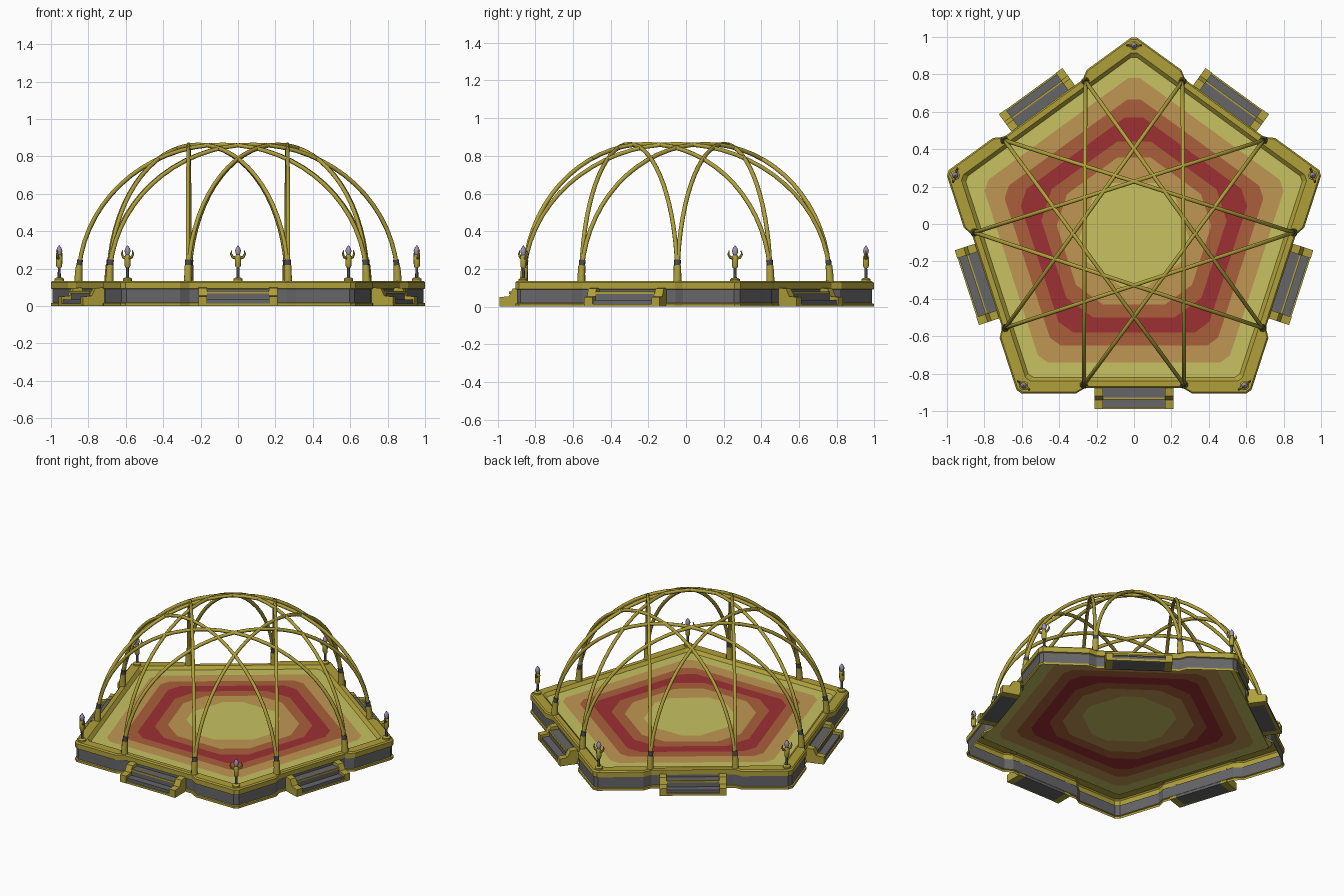
import bpy
import math
from math import sin, cos, tan, pi, radians
from mathutils import Vector, Matrix

cube = bpy.data.objects.get("Cube")
if cube:
    bpy.data.objects.remove(cube, do_unlink=True)

CENTRE = Vector((0, -0.05, 0))      # centre of the five-fold symmetry
TURN = radians(72)
TOP = 0.135                         # height of the rim
FLOOR = 0.115


def material(name, rgb):
    lin = [((c / 255 + 0.055) / 1.055) ** 2.4 for c in rgb] + [1]
    m = bpy.data.materials.new(name)
    m.use_nodes = True
    m.diffuse_color = lin
    m.node_tree.nodes["Principled BSDF"].inputs["Base Color"].default_value = lin
    return m


GOLD = material("gold", (176, 160, 58))
STONE = material("grey_stone", (102, 102, 105))
CREAM = material("pale_yellow", (199, 193, 97))
TAN = material("tan", (192, 150, 82))
SIENNA = material("sienna", (170, 95, 58))
RED = material("deep_red", (157, 48, 52))
IRON = material("dark_iron", (74, 74, 78))
CRYSTAL = material("lilac_crystal", (160, 146, 178))


class Part:
    """Collects faces in a local frame, then repeats them around the centre."""

    def __init__(self, name):
        self.name, self.verts, self.faces, self.mats = name, [], [], []

    def add(self, verts, faces, mat):
        base = len(self.verts)
        self.verts += [Vector(v) for v in verts]
        self.faces += [[base + i for i in f] for f in faces]
        self.mats += [mat] * len(faces)

    def strip(self, low, high, mat):
        n = len(low)
        faces = [(i, (i + 1) % n, n + (i + 1) % n, n + i) for i in range(n)]
        self.add(low + high, faces, mat)

    def prism(self, profile, x0, x1, mat):
        """Extrude a (y, z) profile along x."""
        n = len(profile)
        verts = [(x, y, z) for x in (x0, x1) for y, z in profile]
        faces = [(i, n + i, n + (i + 1) % n, (i + 1) % n) for i in range(n)]
        faces += [list(range(n)), list(range(2 * n - 1, n - 1, -1))]
        self.add(verts, faces, mat)

    def box(self, x, y, z, mat):
        self.prism([(y[0], z[0]), (y[1], z[0]), (y[1], z[1]), (y[0], z[1])], x[0], x[1], mat)

    def tube(self, path, radii, side, mat, n=8):
        """Sweep a round section along a planar path; side is the plane normal."""
        path = [Vector(p) for p in path]
        last = len(path) - 1
        verts = []
        for i, p in enumerate(path):
            along = (path[min(i + 1, last)] - path[max(i - 1, 0)]).normalized()
            up = along.cross(side)
            r = radii[i] if isinstance(radii, (list, tuple)) else radii
            verts += [p + r * (cos(a) * side + sin(a) * up)
                      for a in (2 * pi * (j + 0.5) / n for j in range(n))]
        faces = [(i * n + j, i * n + (j + 1) % n, (i + 1) * n + (j + 1) % n, (i + 1) * n + j)
                 for i in range(last) for j in range(n)]
        faces += [list(range(n - 1, -1, -1)), list(range(last * n, last * n + n))]
        self.add(verts, faces, mat)

    def build(self, copies=1, smooth=False):
        used = list(dict.fromkeys(self.mats))
        verts, faces, index = [], [], []
        for k in range(copies):
            rot, base = Matrix.Rotation(k * TURN, 3, 'Z'), len(verts)
            verts += [rot @ v + CENTRE for v in self.verts]
            faces += [[base + i for i in f] for f in self.faces]
            index += [used.index(m) for m in self.mats]
        mesh = bpy.data.meshes.new(self.name)
        mesh.from_pydata(verts, [], faces)
        for m in used:
            mesh.materials.append(m)
        mesh.polygons.foreach_set("material_index", index)
        if smooth:
            mesh.shade_smooth()
            mesh.set_sharp_from_angle(angle=radians(50))
        mesh.update()
        obj = bpy.data.objects.new(self.name, mesh)
        bpy.context.collection.objects.link(obj)


def outline(apothem, z, recess=0.0, clip=0.02):
    """Pentagon with clipped corners and an optional recess in each side."""
    half = apothem * tan(TURN / 2) - clip
    side = [(-half, 0), (-0.31, 0), (-0.26, recess), (0.26, recess), (0.31, 0), (half, 0)]
    return [Matrix.Rotation(k * TURN, 3, 'Z') @ Vector((x, d - apothem, z))
            for k in range(5) for x, d in side]


def ring(apothem, clip):
    half = apothem * tan(TURN / 2) - clip
    return [Matrix.Rotation(k * TURN, 3, 'Z') @ Vector((x, -apothem, FLOOR))
            for k in range(5) for x in (-half, half)]


# Platform wall and rim, open underneath
wall = Part("platform_wall")
loops = [outline(0.856, 0, 0.03), outline(0.856, 0.015, 0.03), outline(0.848, 0.018, 0.03),
         outline(0.848, 0.09, 0.03), outline(0.856, 0.093, 0.03), outline(0.856, 0.127, 0.03),
         outline(0.848, TOP, 0.03), outline(0.79, TOP), outline(0.77, FLOOR)]
for i, (low, high) in enumerate(zip(loops, loops[1:])):
    wall.strip(low, high, STONE if i == 2 else GOLD)
wall.build()

# Floor of nested coloured bands
floor = Part("banded_floor")
bands = [(0.77, 0.02, CREAM), (0.69, 0.04, TAN), (0.60, 0.045, SIENNA), (0.53, 0.06, RED),
         (0.45, 0.11, SIENNA), (0.38, 0.11, TAN), (0.29, 0.15, CREAM)]
for (a, c, mat), (a2, c2, _) in zip(bands, bands[1:]):
    floor.strip(ring(a, c), ring(a2, c2), mat)
floor.add(ring(*bands[-1][:2]), [list(range(10))], CREAM)
floor.build()

# Stairs on every side
stairs = Part("stairs")
cheek = [(-0.94, 0), (-0.94, 0.05), (-0.89, 0.055), (-0.87, 0.095), (-0.82, 0.1), (-0.82, 0)]
for s in (-1, 1):
    stairs.prism(cheek, s * 0.165, s * 0.21, GOLD)
tread = [(-0.93, 0.0), (-0.93, 0.035), (-0.882, 0.035), (-0.882, 0.075), (-0.82, 0.075), (-0.82, 0)]
stairs.prism(tread, -0.165, 0.165, STONE)
stairs.box((-0.165, 0.165), (-0.938, -0.92), (0, 0.014), GOLD)
stairs.box((-0.165, 0.165), (-0.888, -0.878), (0.068, 0.079), GOLD)
stairs.build(5)

# Crossing arches, each with a socket and a collar at both ends
arches, sockets = Part("arches"), Part("arch_sockets")
for s in (-1, 1):
    start = Vector((s * 0.268, -0.81, TOP))
    end = Matrix.Rotation(s * 2 * TURN, 3, 'Z') @ start
    middle, reach = (start + end) / 2, (start - end) / 2
    side = reach.cross(Vector((0, 0, 1))).normalized()

    def curve(a0, a1, n):
        angles = [a0 + (a1 - a0) * i / n for i in range(n + 1)]
        return [middle + reach * cos(a) + Vector((0, 0, 0.728 * sin(a))) for a in angles]

    arches.tube(curve(0, pi, 32), 0.0115, side, GOLD)
    for flip in (False, True):
        def span(a, b):
            return curve(pi - a, pi - b, 2) if flip else curve(a, b, 2)
        sockets.tube(span(-0.005, 0.115), [0.022, 0.02, 0.018], side, GOLD)
        sockets.tube(span(0.115, 0.155), 0.0155, side, IRON)
arches.build(5, smooth=True)
sockets.build(5, smooth=True)

# Corner lamps with curved arms and a crystal
lamps = Part("corner_lamps")
X, Y = Vector((1, 0, 0)), Vector((0, 1, 0))


def stem(levels, mat):
    lamps.tube([(0, 1.005, z) for z, r in levels], [r for z, r in levels], X, mat)


stem([(TOP, 0.026), (0.145, 0.026), (0.152, 0.016)], GOLD)
stem([(0.15, 0.009), (0.21, 0.007)], IRON)
stem([(0.205, 0.012), (0.215, 0.016), (0.262, 0.017), (0.275, 0.011)], GOLD)
stem([(0.272, 0.01), (0.295, 0.017), (0.31, 0.012), (0.325, 0.001)], CRYSTAL)
for s in (-1, 1):
    arm = [(s * 0.01, 0.255), (s * 0.028, 0.262), (s * 0.038, 0.278), (s * 0.033, 0.298)]
    lamps.tube([(x, 1.005, z) for x, z in arm], [0.008, 0.008, 0.006, 0.002], Y, GOLD, 6)
lamps.build(5, smooth=True)
